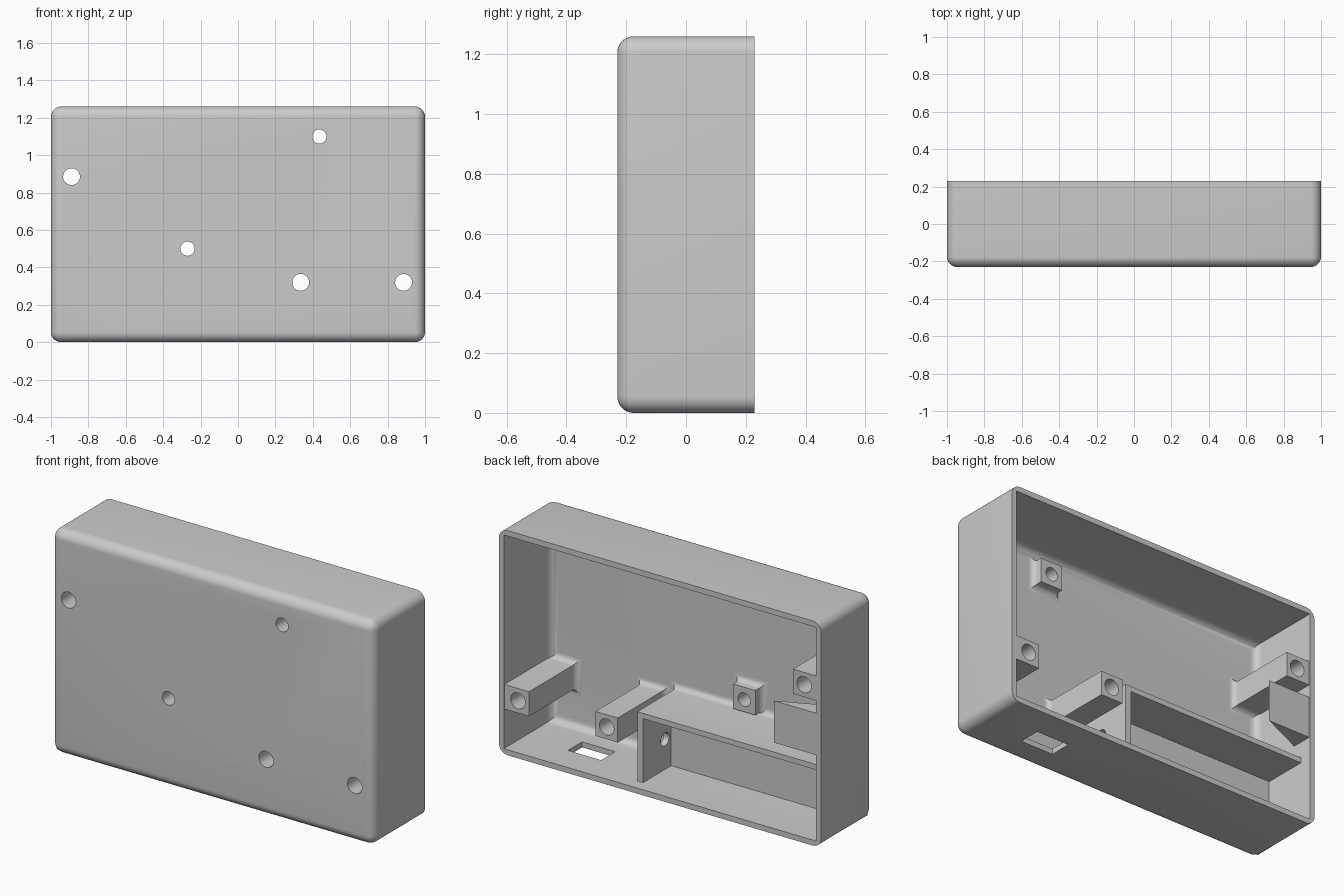
import bpy, bmesh, math
from mathutils import Matrix, Vector

if "Cube" in bpy.data.objects:
    bpy.data.objects.remove(bpy.data.objects["Cube"], do_unlink=True)

# Overall dimensions
HX, HY, H = 1.0, 0.23, 1.26
WALL = 0.031
FLOOR = -0.19
FILLET = 0.033

grey = bpy.data.materials.new("plain grey plastic")
grey.use_nodes = True
grey.diffuse_color = (0.6, 0.6, 0.6, 1)
grey.node_tree.nodes["Principled BSDF"].inputs["Base Color"].default_value = grey.diffuse_color


def finish(name, bm):
    bmesh.ops.recalc_face_normals(bm, faces=bm.faces)
    mesh = bpy.data.meshes.new(name)
    bm.to_mesh(mesh)
    bm.free()
    mesh.materials.append(grey)
    ob = bpy.data.objects.new(name, mesh)
    bpy.context.collection.objects.link(ob)
    return ob


def box(name, x, y, z, radius=0, rounded=None):
    """Box from three (min, max) ranges; rounds the edges chosen by a rule."""
    bm = bmesh.new()
    bmesh.ops.create_cube(bm, size=1)
    for v in bm.verts:
        v.co = [r[0] if c < 0 else r[1] for c, r in zip(v.co, (x, y, z))]
    if radius:
        mid = sum(y) / 2
        edges = [e for e in bm.edges if rounded([v.co.y < mid for v in e.verts])]
        bmesh.ops.bevel(bm, geom=edges, offset=radius, segments=8,
                        profile=0.5, affect='EDGES')
    return finish(name, bm)


def rod(name, axis, centre, radius, length):
    bm = bmesh.new()
    turn = Vector((0, 0, 1)).rotation_difference(Vector(axis)).to_matrix().to_4x4()
    bmesh.ops.create_cone(bm, cap_ends=True, segments=32, radius1=radius,
                          radius2=radius, depth=length,
                          matrix=Matrix.Translation(centre) @ turn)
    return finish(name, bm)


def flared_block(name, x, z, top):
    """Block rising from the floor with a concave fillet round its base."""
    steps = [i / 6 * math.pi / 2 for i in range(7)]
    sections = [(FILLET, FLOOR - 0.01)]
    sections += [(FILLET * (1 - math.sin(t)), FLOOR + FILLET * (1 - math.cos(t))) for t in steps]
    sections.append((0, top))
    edge = WALL / 2
    bm = bmesh.new()
    loops = []
    for grow, y in sections:
        x0, x1 = max(x[0] - grow, edge - HX), min(x[1] + grow, HX - edge)
        z0, z1 = max(z[0] - grow, edge), min(z[1] + grow, H - edge)
        loops.append([bm.verts.new((a, y, b)) for a, b in
                      ((x0, z0), (x1, z0), (x1, z1), (x0, z1))])
    for lower, upper in zip(loops, loops[1:]):
        for i in range(4):
            j = (i + 1) % 4
            bm.faces.new((lower[i], lower[j], upper[j], upper[i]))
    bm.faces.new(loops[0])
    bm.faces.new(loops[-1])
    return finish(name, bm)


def cut(ob, cutters):
    bpy.context.view_layer.objects.active = ob
    for cutter in cutters:
        cutter.hide_render = True
        mod = ob.modifiers.new("cut", 'BOOLEAN')
        mod.operation, mod.solver, mod.object = 'DIFFERENCE', 'EXACT', cutter
        bpy.ops.object.modifier_apply(modifier=mod.name)


# Outer shell, open at the back
shell = box("case_shell", (-HX, HX), (-HY, HY), (0, H), 0.055, any)
cavity = box("cavity_cutter", (WALL - HX, HX - WALL), (FLOOR, 0.5), (WALL, H - WALL), 0.045, all)
slot = box("slot_cutter", (0.485, 0.69), (-0.065, 0.06), (-0.1, 0.1))
cut(shell, [cavity, slot])
parts, helpers = [shell], [cavity, slot]

# Screw posts: name, x, z, top, hole radius
TALL, SHORT, HALF = 0.225, -0.13, 0.069
posts = [("lower_left_post", 0.885, 0.32, TALL, 0.045),
         ("lower_middle_post", 0.335, 0.32, TALL, 0.045),
         ("upper_right_post", -0.89, 0.885, TALL, 0.045),
         ("centre_standoff", -0.27, 0.5, SHORT, 0.038),
         ("top_standoff", 0.435, 1.1, SHORT, 0.038)]
for name, x, z, top, radius in posts:
    xr = [x - HALF, x + HALF]
    if abs(x) > 0.8:  # side posts merge into the nearest wall
        xr[x > 0] = math.copysign(HX - WALL / 2, x)
    post = flared_block(name, xr, (z - HALF, z + HALF), top)
    hole = rod(name + "_hole_cutter", (0, 1, 0), (x, 0, z), radius, 1)
    cut(post, [hole])
    cut(shell, [hole])
    parts.append(post)
    helpers.append(hole)

# Battery bay with a raised floor and a wire hole in its end wall
bay = flared_block("battery_bay", (WALL / 2 - HX, 0.19), (WALL / 2, 0.42), 0.16)
pocket = box("pocket_cutter", (-1.2, 0.155), (-0.09, 0.5), (-0.2, 0.39))
wire_hole = rod("wire_hole_cutter", (1, 0, 0), (0.17, -0.035, 0.2), 0.037, 0.2)
cut(bay, [pocket, wire_hole])
parts.append(bay)
helpers += [pocket, wire_hole]

# Triangular wedge on the side wall
bm = bmesh.new()
side = WALL / 2 - HX
outline = [(-0.705, TALL), (side, TALL), (side, 0.10)]
base = bm.faces.new([bm.verts.new((x, y, 0.51)) for x, y in outline])
top = bmesh.ops.extrude_face_region(bm, geom=[base])["geom"]
bmesh.ops.translate(bm, vec=(0, 0, 0.235),
                    verts=[g for g in top if isinstance(g, bmesh.types.BMVert)])
parts.append(finish("wall_wedge", bm))

for helper in helpers:
    bpy.data.objects.remove(helper, do_unlink=True)

# Smooth the rounded edges and keep the rest crisp
bpy.ops.object.select_all(action='DESELECT')
for ob in parts:
    ob.select_set(True)
bpy.context.view_layer.objects.active = shell
bpy.ops.object.shade_smooth_by_angle(angle=math.radians(30))
